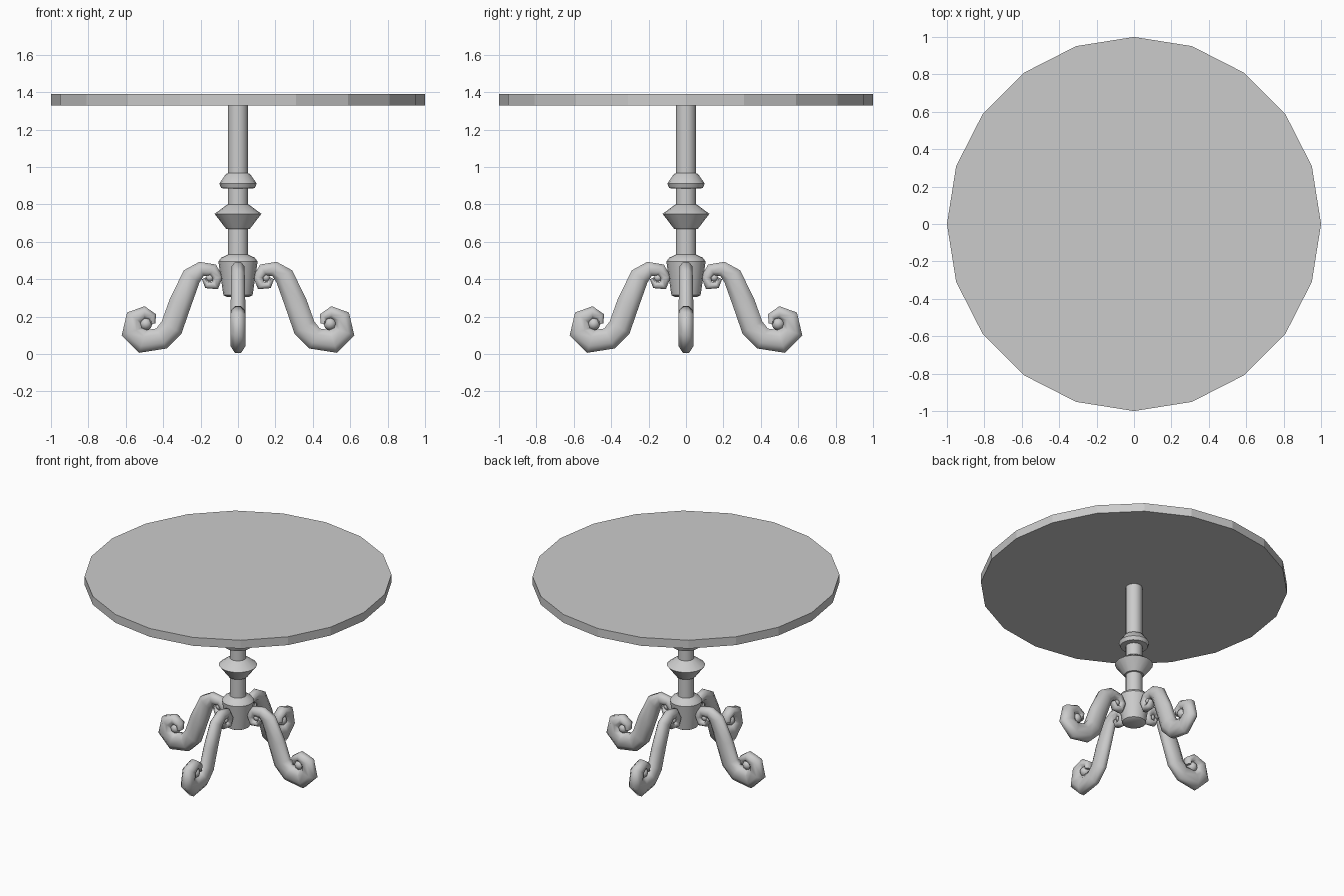
import bpy, bmesh, math
from mathutils import Vector, Matrix

if "Cube" in bpy.data.objects:
    bpy.data.objects.remove(bpy.data.objects["Cube"])


def finish(bm, name, angle=40):
    bmesh.ops.recalc_face_normals(bm, faces=bm.faces[:])
    mesh = bpy.data.meshes.new(name)
    bm.to_mesh(mesh)
    bm.free()
    mesh.shade_smooth()
    mesh.set_sharp_from_angle(angle=math.radians(angle))
    obj = bpy.data.objects.new(name, mesh)
    bpy.context.collection.objects.link(obj)
    return obj


def skin(bm, rings):
    """Bridge successive rings of points and cap both ends."""
    rows = [[bm.verts.new(p) for p in ring] for ring in rings]
    n = len(rows[0])
    for a, b in zip(rows, rows[1:]):
        for i in range(n):
            j = (i + 1) % n
            bm.faces.new((a[i], a[j], b[j], b[i]))
    bm.faces.new(rows[0])
    bm.faces.new(rows[-1])


def lathe(name, profile, sides, angle=40):
    bm = bmesh.new()
    turn = [2 * math.pi * i / sides for i in range(sides)]
    skin(bm, [[(r * math.cos(t), r * math.sin(t), z) for t in turn] for r, z in profile])
    return finish(bm, name, angle)


# Round tabletop with faceted rim
lathe("tabletop", [(1, 1.33), (1, 1.39)], 20, 15)

# Turned column with two collars and a flared hub
lathe("column", [
    (0.06, 0.305), (0.078, 0.315), (0.105, 0.495), (0.09, 0.515), (0.054, 0.532),
    (0.054, 0.668), (0.064, 0.67), (0.125, 0.75), (0.06, 0.798), (0.054, 0.80),
    (0.054, 0.885), (0.09, 0.887), (0.1, 0.912), (0.065, 0.962), (0.054, 0.967),
    (0.054, 1.335)], 16)

# Scrolled leg path: distance out, height, half thickness, half width
LEG = [
    (0.182, 0.405, 0.012, 0.022), (0.165, 0.368, 0.018, 0.025),
    (0.122, 0.367, 0.025, 0.028), (0.108, 0.41, 0.028, 0.03),
    (0.135, 0.45, 0.033, 0.032), (0.195, 0.455, 0.04, 0.034),
    (0.248, 0.415, 0.053, 0.036), (0.31, 0.27, 0.06, 0.039),
    (0.355, 0.142, 0.062, 0.04), (0.41, 0.083, 0.06, 0.04),
    (0.51, 0.068, 0.064, 0.04), (0.567, 0.12, 0.058, 0.04),
    (0.556, 0.195, 0.046, 0.04), (0.5, 0.222, 0.034, 0.037),
    (0.458, 0.2, 0.024, 0.033), (0.456, 0.162, 0.014, 0.028)]


def leg(name, turn):
    bm = bmesh.new()
    pts = [Vector((p[0], 0, p[1])) for p in LEG]
    rings = []
    for i, (_, _, thick, wide) in enumerate(LEG):
        back = (pts[i] - pts[max(i - 1, 0)]).normalized()
        ahead = (pts[min(i + 1, len(pts) - 1)] - pts[i]).normalized()
        tan = (back + ahead).normalized()
        side = Vector((-tan.z, 0, tan.x))
        ring = []
        for k in range(8):
            t = math.pi * (k + 0.5) / 4
            c = math.cos(math.pi / 8)
            ring.append(pts[i] + side * (thick * math.cos(t) / c)
                        + Vector((0, wide * math.sin(t) / c, 0)))
        rings.append(ring)
    skin(bm, rings)
    # Beads in the eye of each scroll
    for x, z, r in ((0.15, 0.408, 0.022), (0.493, 0.162, 0.036)):
        bmesh.ops.create_uvsphere(bm, u_segments=8, v_segments=6, radius=r,
                                  matrix=Matrix.Translation((x, 0, z)) @ Matrix.Rotation(math.pi / 2, 4, 'X'))
    obj = finish(bm, name, 60)
    obj.rotation_euler.z = turn


# Four legs around the hub
for n, name in enumerate(("right_leg", "back_leg", "left_leg", "front_leg")):
    leg(name, n * math.pi / 2)
